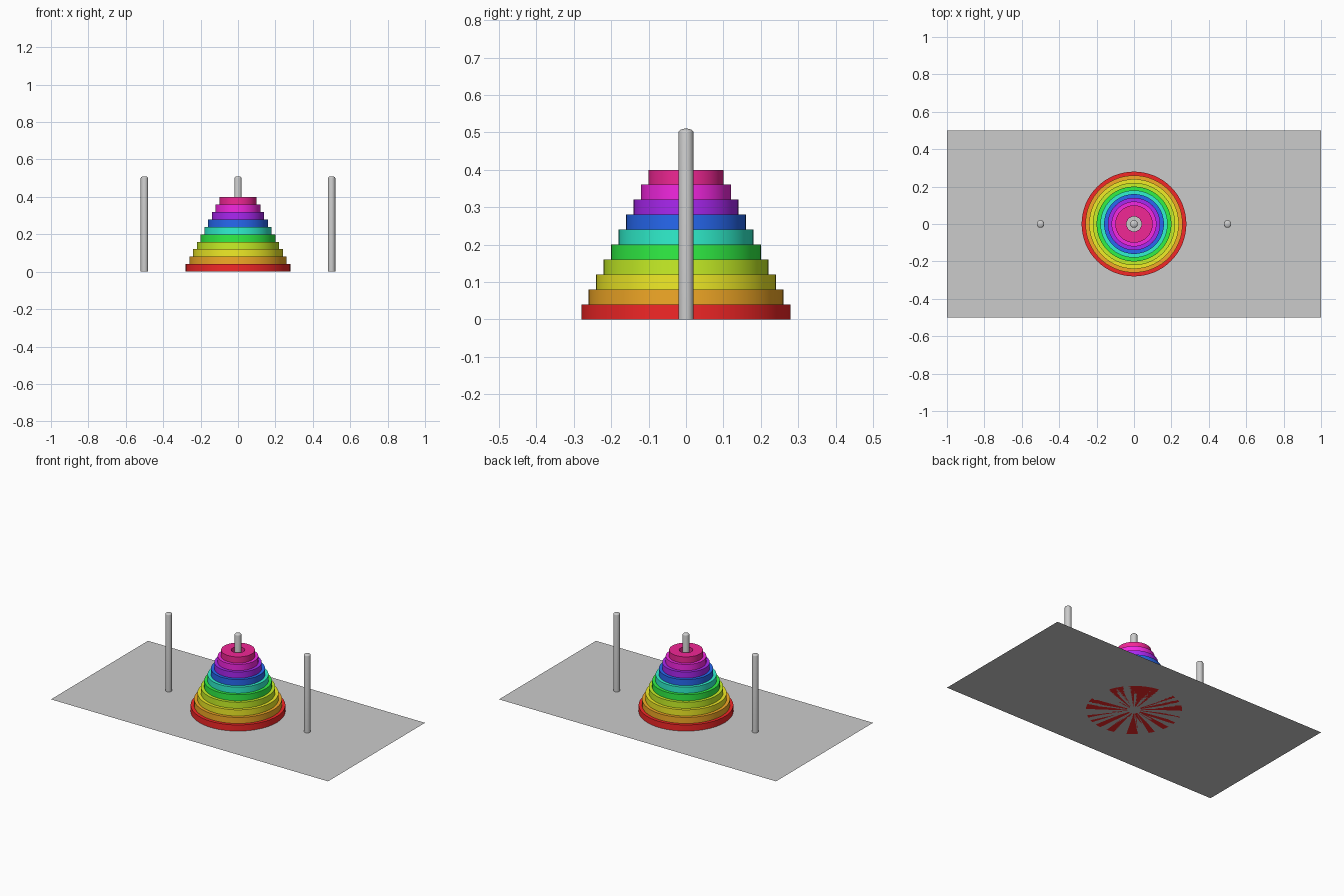
import bpy, math

if "Cube" in bpy.data.objects:
    bpy.data.objects.remove(bpy.data.objects["Cube"])

def lathe(name, profile, x=0.0, z=0.0, closed=False, color=None, sides=64):
    """Revolve an (r, z) profile around a vertical axis; r = 0 makes a pole."""
    verts, rings, faces = [], [], []
    for r, h in profile:
        n = 1 if r == 0 else sides
        rings.append(range(len(verts), len(verts) + n))
        for k in range(n):
            a = 2 * math.pi * k / sides
            verts.append((r * math.cos(a), r * math.sin(a), h))
    pairs = list(zip(rings, rings[1:]))
    if closed:
        pairs.append((rings[-1], rings[0]))
    for lo, hi in pairs:
        for k in range(sides):
            j = (k + 1) % sides
            if len(hi) == 1:
                faces.append((lo[k], lo[j], hi[0]))
            elif len(lo) == 1:
                faces.append((lo[0], hi[j], hi[k]))
            else:
                faces.append((lo[k], lo[j], hi[j], hi[k]))
    mesh = bpy.data.meshes.new(name)
    mesh.from_pydata(verts, [], faces)
    obj = bpy.data.objects.new(name, mesh)
    obj.location = (x, 0, z)
    bpy.context.collection.objects.link(obj)
    if color:
        mat = bpy.data.materials.new(name + "_paint")
        mat.diffuse_color = (*color, 1)
        mat.use_nodes = True
        mat.node_tree.nodes["Principled BSDF"].inputs["Base Color"].default_value = mat.diffuse_color
        mesh.materials.append(mat)
    bpy.ops.object.select_all(action='DESELECT')
    obj.select_set(True)
    bpy.context.view_layer.objects.active = obj
    bpy.ops.object.shade_smooth_by_angle(angle=math.radians(30))
    return obj

# Thin base sheet
bpy.ops.mesh.primitive_plane_add(size=1)
base = bpy.context.object
base.name = "base"
base.scale = (2, 1, 1)
bpy.ops.object.transform_apply(scale=True)

# Three pegs with low domed tops
R, H, DOME = 0.02, 0.5, 0.01
dome = [(R * math.cos(a), H + DOME * math.sin(a))
        for a in (math.radians(15 * i) for i in range(6))]
peg_profile = [(0, 0), (R, 0)] + dome + [(0, H + DOME)]
for label, x in (("left", -0.5), ("middle", 0.0), ("right", 0.5)):
    lathe(f"{label}_peg", peg_profile, x=x, sides=32)

# Ten stacked rings, largest at the bottom, in rainbow order
colors = [(0.9, 0.02, 0.02), (0.9, 0.4, 0.02), (0.88, 0.84, 0.02),
          (0.58, 0.88, 0.02), (0.03, 0.88, 0.06), (0.03, 0.88, 0.62),
          (0.02, 0.14, 0.88), (0.4, 0.02, 0.88), (0.9, 0.02, 0.75),
          (0.88, 0.02, 0.3)]
T, HOLE = 0.04, 0.04
for i, color in enumerate(colors):
    r = 0.28 - 0.02 * i
    lathe(f"ring_{i + 1}", [(HOLE, 0), (r, 0), (r, T), (HOLE, T)],
          z=T * i, closed=True, color=color)
